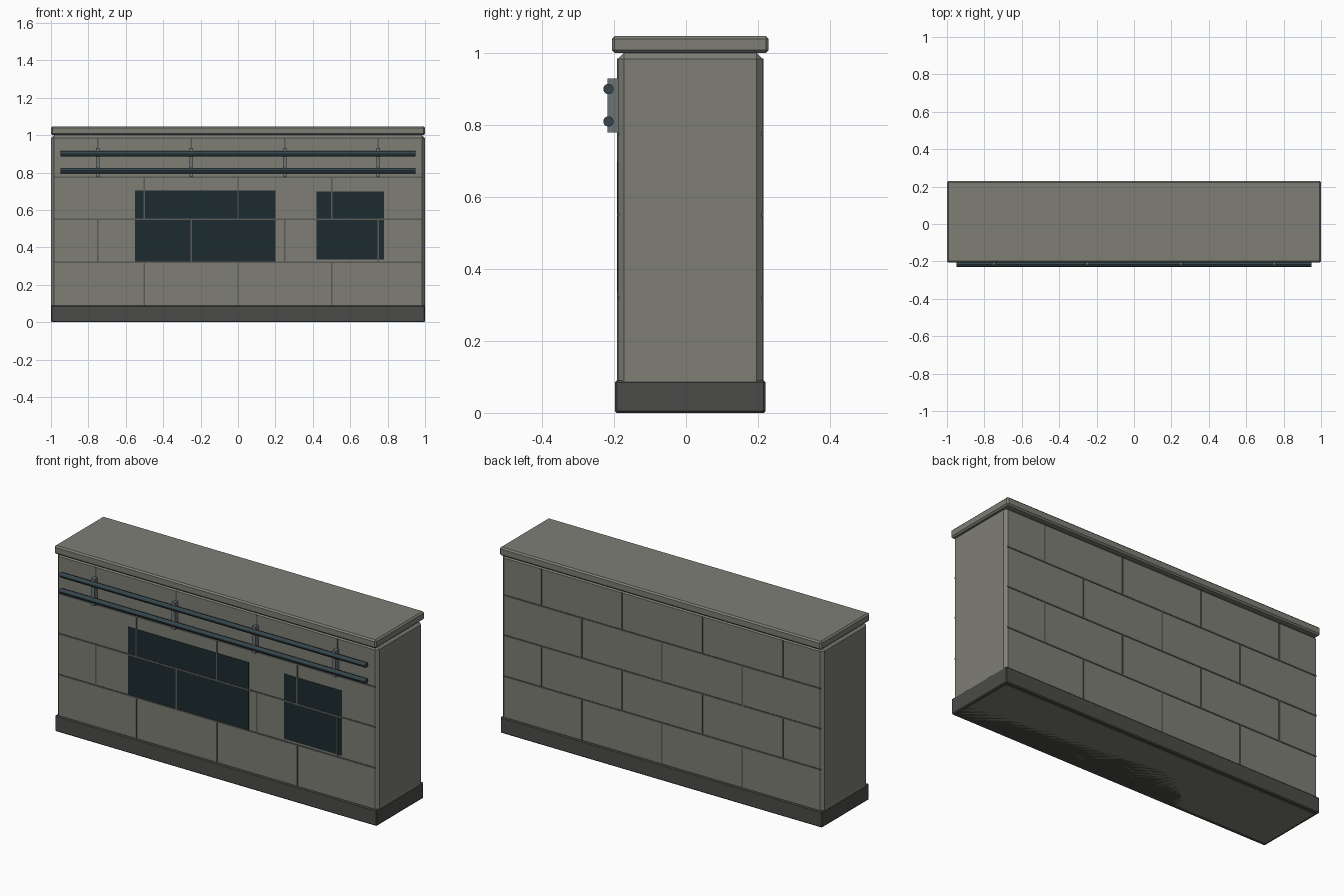
import bpy, math

if "Cube" in bpy.data.objects:
    bpy.data.objects.remove(bpy.data.objects["Cube"])

YC = 0.0118          # wall centre line
FRONT, BACK = YC - 0.2005, YC + 0.2005


def material(name, rgb):
    m = bpy.data.materials.new(name)
    m.diffuse_color = (*rgb, 1)
    m.use_nodes = True
    m.node_tree.nodes["Principled BSDF"].inputs["Base Color"].default_value = m.diffuse_color
    return m


stone = material("stone", (0.21, 0.21, 0.18))
dark_stone = material("dark_stone", (0.07, 0.07, 0.065))
joint = material("joint", (0.10, 0.10, 0.09))
panel = material("dark_panel", (0.012, 0.024, 0.028))
steel = material("steel", (0.035, 0.06, 0.07))
bracket_grey = material("bracket_grey", (0.15, 0.17, 0.17))


def box(name, lo, hi, mat, bevel=0):
    bpy.ops.mesh.primitive_cube_add(size=1, location=[(a + b) / 2 for a, b in zip(lo, hi)])
    o = bpy.context.object
    o.name = name
    o.scale = [b - a for a, b in zip(lo, hi)]
    bpy.ops.object.transform_apply(location=False, rotation=False, scale=True)
    o.data.materials.append(mat)
    if bevel:
        mod = o.modifiers.new("chamfer", 'BEVEL')
        mod.width = bevel
        mod.segments = 1
    return o


# Wall core, plinth and coping
box("wall_core", (-0.999, FRONT, 0.0), (0.999, BACK, 1.0), stone, 0.016)
box("plinth", (-1, YC - 0.209, 0), (1, YC + 0.209, 0.09), dark_stone, 0.005)
box("coping", (-1, YC - 0.218, 1.0), (1, YC + 0.218, 1.047), stone, 0.008)

# Block joints on both faces, in running bond
levels = [0.09, 0.32, 0.55, 0.775, 0.985]
J = 0.004
for side, y in (("front", FRONT), ("back", BACK)):
    y0, y1 = y - 0.003, y + 0.003
    for z in levels[1:4]:
        box(f"{side}_bed_joint", (-0.985, y0, z - J), (0.985, y1, z + J), joint)
    for row in range(4):
        xs = (-0.5, 0, 0.5) if row % 2 == 0 else (-0.75, -0.25, 0.25, 0.75)
        for x in xs:
            box(f"{side}_head_joint", (x - J, y0, levels[row]), (x + J, y1, levels[row + 1]), joint)

# Flush dark panels on the front
for name, x0, x1, z0, z1 in (("wide_panel_lower", -0.55, 0.2, 0.325, 0.52),
                             ("wide_panel_upper", -0.55, 0.2, 0.52, 0.705),
                             ("small_panel", 0.42, 0.78, 0.335, 0.70)):
    box(name, (x0, FRONT - 0.002, z0), (x1, FRONT + 0.004, z1), panel)

# Two pipe rails on brackets
for z in (0.90, 0.81):
    bpy.ops.mesh.primitive_cylinder_add(vertices=12, radius=0.0145, depth=1.9,
                                        location=(0, -0.2155, z), rotation=(0, math.pi / 2, 0))
    rail = bpy.context.object
    rail.name = "pipe_rail"
    rail.data.materials.append(steel)
    bpy.ops.object.shade_smooth_by_angle()
for x in (-0.75, -0.25, 0.25, 0.75):
    box("rail_bracket", (x - 0.01, -0.218, 0.78), (x + 0.01, FRONT + 0.003, 0.93), bracket_grey)
